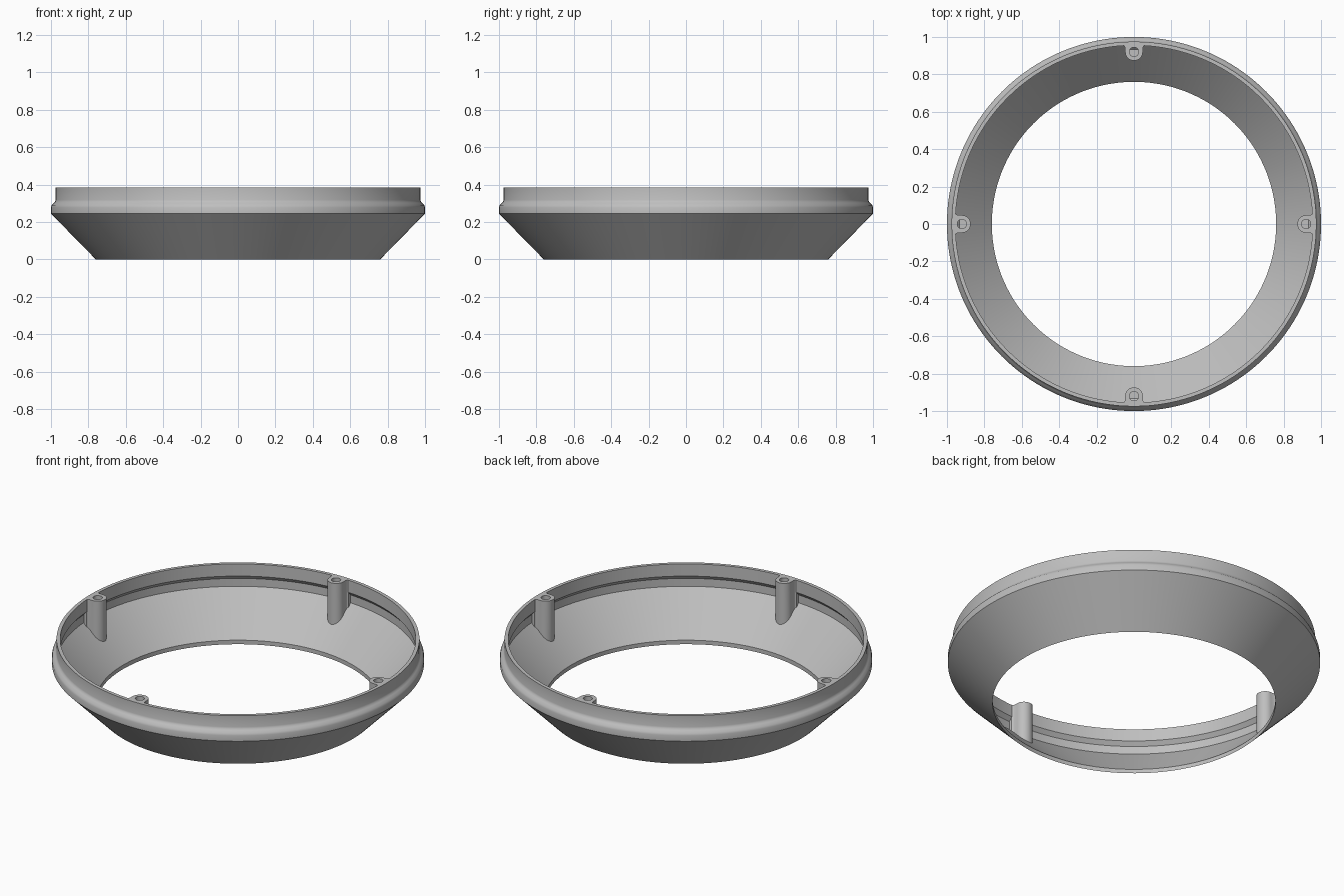
import bpy, bmesh
from math import pi, sin, cos, hypot
from mathutils import Matrix

if "Cube" in bpy.data.objects:
    bpy.data.objects.remove(bpy.data.objects["Cube"], do_unlink=True)

TOP = 0.385

grey = bpy.data.materials.new("plain_grey")
grey.use_nodes = True
colour = (0.52, 0.52, 0.52, 1)
grey.diffuse_color = colour
for node in grey.node_tree.nodes:
    if node.type == "BSDF_PRINCIPLED":
        node.inputs["Base Color"].default_value = colour


def finish(bm, name):
    bmesh.ops.recalc_face_normals(bm, faces=bm.faces[:])
    mesh = bpy.data.meshes.new(name)
    bm.to_mesh(mesh)
    bm.free()
    mesh.materials.append(grey)
    obj = bpy.data.objects.new(name, mesh)
    bpy.context.collection.objects.link(obj)
    bpy.ops.object.select_all(action="DESELECT")
    obj.select_set(True)
    bpy.context.view_layer.objects.active = obj
    bpy.ops.object.shade_smooth_by_angle()
    return obj


# Flared ring: closed wall section (radius, height) spun round the axis
section = [
    (0.76, 0), (1.0, 0.245), (1.0, 0.278), (0.996, 0.29), (0.984, 0.302),
    (0.978, 0.309), (0.975, 0.318), (0.975, TOP), (0.955, TOP),
    (0.955, 0.313), (0.975, 0.29), (0.975, 0.243), (0.76, 0.024),
]
bm = bmesh.new()
verts = [bm.verts.new((r, 0, z)) for r, z in section]
edges = [bm.edges.new((v, verts[i - 1])) for i, v in enumerate(verts)]
bmesh.ops.spin(bm, geom=verts + edges, cent=(0, 0, 0), axis=(0, 0, 1),
               angle=2 * pi, steps=160)
bmesh.ops.remove_doubles(bm, verts=bm.verts[:], dist=0.0001)
finish(bm, "flared_ring")


# Screw post: U-shaped prism with a blind hole, its foot cut to the cone
def screw_post(name, angle):
    centre, radius, hole, floor = 0.92, 0.047, 0.025, 0.2
    arc = [pi / 2 + pi * i / 16 for i in range(17)]
    outline = [(centre + radius * cos(a), radius * sin(a)) for a in arc]
    # small flare where the post meets the wall
    side = [(0.94, radius), (0.949, 0.05), (0.955, 0.057), (0.971, 0.057)]
    outline += [(x, -y) for x, y in side] + side[::-1]
    bm = bmesh.new()

    def loop(points, height):
        vs = [bm.verts.new((x, y, height(x, y))) for x, y in points]
        es = [bm.edges.new((v, vs[i - 1])) for i, v in enumerate(vs)]
        return vs, es

    def walls(a, b):
        for i in range(len(a)):
            bm.faces.new((a[i - 1], a[i], b[i], b[i - 1]))

    bore = [(centre + hole * cos(2 * pi * i / 24), hole * sin(2 * pi * i / 24))
            for i in range(24)]
    top, top_edges = loop(outline, lambda x, y: TOP)
    foot, _ = loop(outline, lambda x, y: hypot(x, y) - 0.748)
    rim, rim_edges = loop(bore, lambda x, y: TOP)
    base, _ = loop(bore, lambda x, y: floor)
    walls(top, foot)
    walls(rim, base)
    bm.faces.new(foot)
    bm.faces.new(base)
    bmesh.ops.triangle_fill(bm, edges=top_edges + rim_edges, use_beauty=True)
    bm.transform(Matrix.Rotation(angle, 4, "Z"))
    finish(bm, name)


for i, place in enumerate(("left", "back", "right", "front")):
    screw_post(place + "_screw_post", i * pi / 2)
